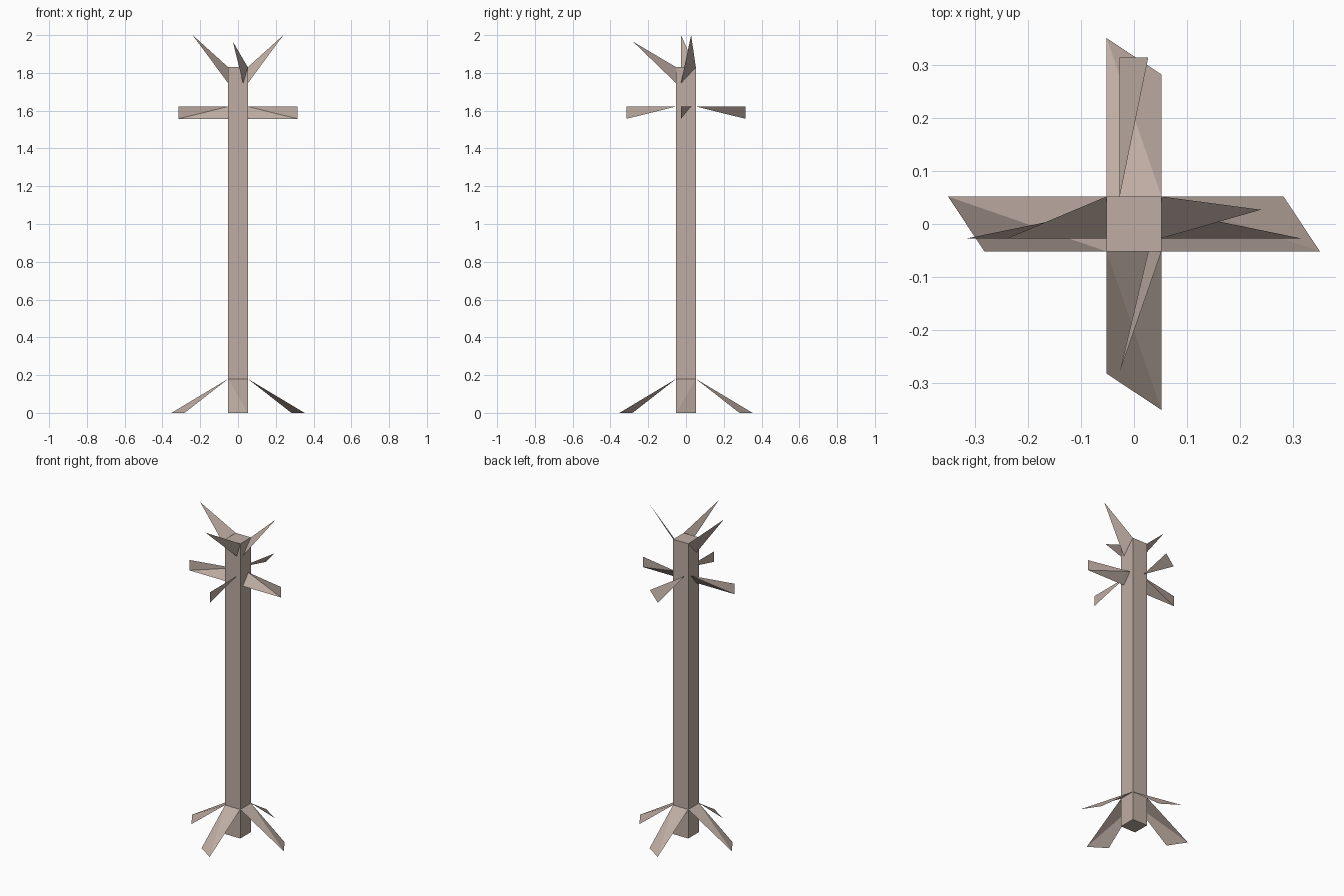
import bpy, bmesh

if "Cube" in bpy.data.objects:
    bpy.data.objects.remove(bpy.data.objects["Cube"])

mat = bpy.data.materials.new("pale_bark")
mat.diffuse_color = (0.52, 0.42, 0.37, 1)
mat.use_nodes = True
mat.node_tree.nodes["Principled BSDF"].inputs["Base Color"].default_value = mat.diffuse_color

W = 0.052          # half width of the post
TOP = 1.83         # post height
SPIKE_LOW = 1.745  # lower root of the spikes
ARM_HI, ARM_LO, ARM_END, A = 1.622, 1.557, 0.315, 0.027


def finish(name, bm):
    me = bpy.data.meshes.new(name)
    bm.to_mesh(me)
    bm.free()
    ob = bpy.data.objects.new(name, me)
    me.materials.append(mat)
    bpy.context.collection.objects.link(ob)
    return ob


def sheet(name, pts):
    """Thin blade: a fan of triangles over 3 or 4 corners, facing up."""
    bm = bmesh.new()
    vs = [bm.verts.new(p) for p in pts]
    for i in range(1, len(vs) - 1):
        bm.faces.new((vs[0], vs[i], vs[i + 1]))
    bm.normal_update()
    if sum(f.normal.z for f in bm.faces) < 0:
        bmesh.ops.reverse_faces(bm, faces=bm.faces[:])
    return finish(name, bm)


# Square post
bm = bmesh.new()
bmesh.ops.create_cube(bm, size=1)
for v in bm.verts:
    v.co = (v.co.x * 2 * W, v.co.y * 2 * W, (v.co.z + 0.5) * TOP)
finish("post", bm)

# Four slanted feet: half-turn pairs, the second pair mirrored over x = y
foot = [(W, W, 0.18), (W, -W, 0.18), (0.352, -W, 0), (0.283, W, 0)]
for name, s, swap in (("right", 1, False), ("left", -1, False),
                      ("back", 1, True), ("front", -1, True)):
    pts = [(s * x, s * y, z) for x, y, z in foot]
    if swap:
        pts = [(y, x, z) for x, y, z in pts]
    sheet(name + "_foot", pts)

# Side arms: twisted strips, mirrored in x
for name, s in (("right", 1), ("left", -1)):
    sheet(name + "_arm", [(s * W, A, ARM_HI), (s * W, -A, ARM_LO),
                          (s * ARM_END, -A, ARM_LO), (s * ARM_END, -A, ARM_HI)])

# Front and back arms: triangular blades, narrow at the post
sheet("front_arm", [(A, -W, ARM_HI), (A, -ARM_END, ARM_LO), (A, -ARM_END, ARM_HI)])
sheet("back_arm", [(-A, W, ARM_HI), (A, ARM_END, ARM_HI), (-A, ARM_END, ARM_LO)])

# Three pointed spikes at the top
sheet("right_spike", [(W, W, TOP), (W, -A, SPIKE_LOW), (0.24, A, 2.0)])
sheet("left_spike", [(-W, W, TOP), (-W, -A, SPIKE_LOW), (-0.24, -A, 2.0)])
sheet("front_spike", [(W, -W, TOP), (A, -W, SPIKE_LOW), (-A, -0.28, 1.965)])
